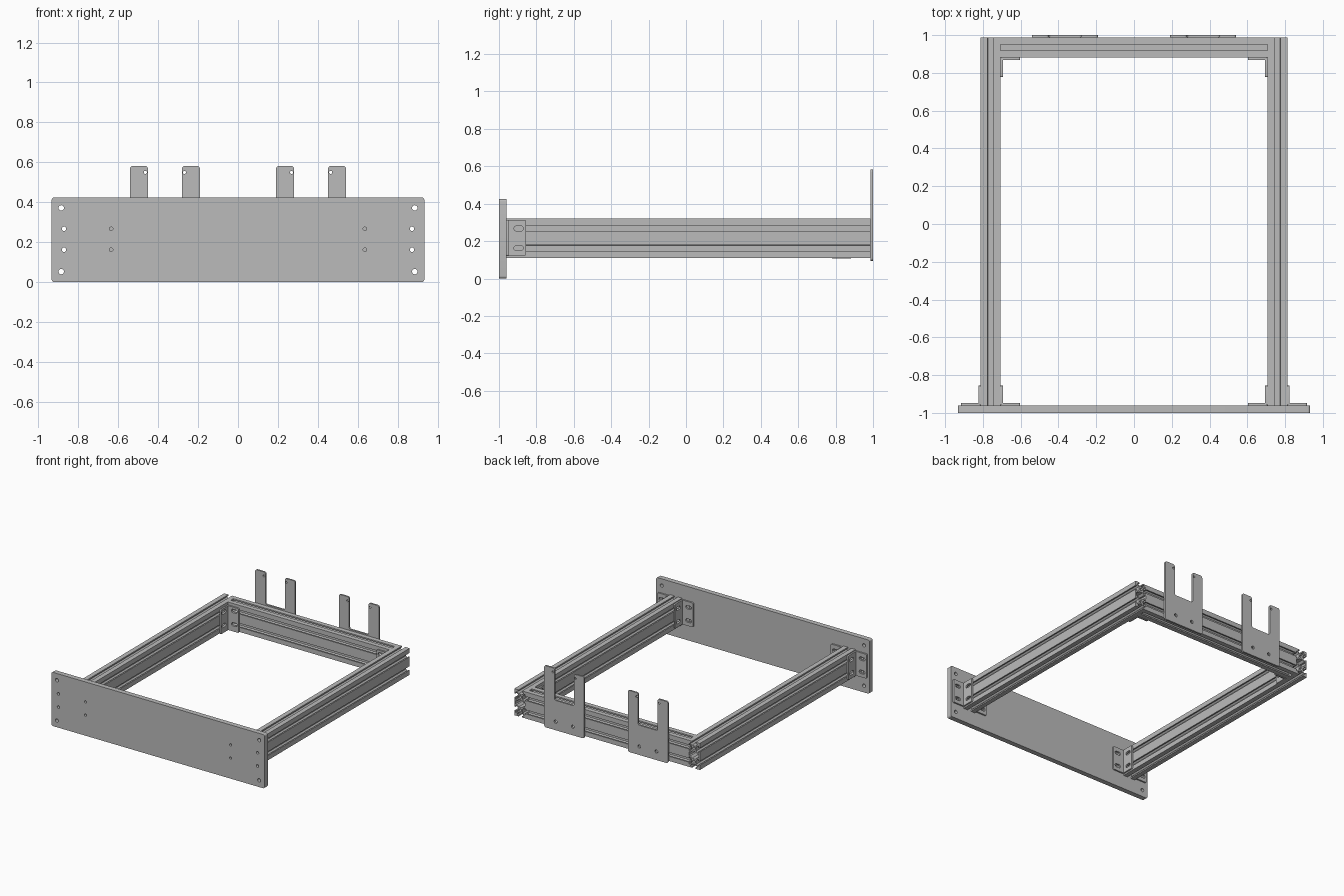
import bpy
import bmesh
from math import sin, cos, pi, radians
from mathutils import Matrix, Vector

cube = bpy.data.objects.get("Cube")
if cube:
    bpy.data.objects.remove(cube)

grey = bpy.data.materials.new("aluminium_grey")
grey.use_nodes = True
COLOUR = (0.5, 0.5, 0.5, 1)
grey.diffuse_color = COLOUR
grey.node_tree.nodes["Principled BSDF"].inputs["Base Color"].default_value = COLOUR


def rounded(points, r, steps=5):
    """Outline with every right-angle corner filleted."""
    pts = [Vector(p) for p in points]
    out = []
    for i, p in enumerate(pts):
        a = (pts[i - 1] - p).normalized()
        b = (pts[(i + 1) % len(pts)] - p).normalized()
        centre = p + r * (a + b)
        for k in range(steps + 1):
            t = k / steps * pi / 2
            out.append(centre - r * (b * cos(t) + a * sin(t)))
    return out


def rect(u0, u1, v0, v1, r):
    u0, u1 = sorted((u0, u1))
    return rounded([(u0, v0), (u1, v0), (u1, v1), (u0, v1)], r)


def slot(u, v, length, height):
    return rect(u - length / 2, u + length / 2, v - height / 2, v + height / 2, height * 0.49)


def circle(u, v, r, n=20):
    return [Vector((u + r * cos(2 * pi * k / n), v + r * sin(2 * pi * k / n))) for k in range(n)]


def solid(name, loops, normal, lo, hi):
    """Extrude an outline with holes along x (drawn in y, z) or along y (drawn in x, z)."""
    lo, hi = sorted((lo, hi))
    curve = bpy.data.curves.new(name, "CURVE")
    curve.dimensions = "2D"
    curve.fill_mode = "BOTH"
    curve.extrude = (hi - lo) / 2
    for loop in loops:
        spline = curve.splines.new("POLY")
        spline.points.add(len(loop) - 1)
        for point, p in zip(spline.points, loop):
            point.co = (p[0], p[1], 0, 1)
        spline.use_cyclic_u = True
    helper = bpy.data.objects.new(name + "_outline", curve)
    bpy.context.collection.objects.link(helper)
    graph = bpy.context.evaluated_depsgraph_get()
    mesh = bpy.data.meshes.new_from_object(helper.evaluated_get(graph))
    bpy.data.objects.remove(helper)

    mid = (lo + hi) / 2
    if normal == "x":
        axes = Matrix(((0, 0, 1, mid), (1, 0, 0, 0), (0, 1, 0, 0), (0, 0, 0, 1)))
    else:
        axes = Matrix(((1, 0, 0, 0), (0, 0, -1, mid), (0, 1, 0, 0), (0, 0, 0, 1)))
    bm = bmesh.new()
    bm.from_mesh(mesh)
    bmesh.ops.remove_doubles(bm, verts=bm.verts, dist=1e-5)
    bm.transform(axes)
    bmesh.ops.recalc_face_normals(bm, faces=bm.faces)
    bm.to_mesh(mesh)
    bm.free()
    mesh.shade_smooth()
    mesh.set_sharp_from_angle(angle=radians(30))
    mesh.materials.clear()
    mesh.materials.append(grey)
    obj = bpy.data.objects.new(name, mesh)
    bpy.context.collection.objects.link(obj)
    return obj


# Slotted rail section, drawn in millimetres: 20 wide, 40 high
MM = 0.00525
HALF_SLOT = [(-3, 0), (-3, 2), (-5.5, 2), (-5.5, 3.4), (-2.9, 6)]
T_SLOT = HALF_SLOT + [(-a, d) for a, d in reversed(HALF_SLOT)]


def rail_section(cu, cv):
    outline = [(-10, -20)] + [(a, d - 20) for a, d in T_SLOT]
    outline += [(10, -20)] + [(10 - d, a + c) for c in (-10, 10) for a, d in T_SLOT]
    outline += [(10, 20)] + [(-a, 20 - d) for a, d in T_SLOT]
    outline += [(-10, 20)] + [(d - 10, c - a) for c in (10, -10) for a, d in T_SLOT]
    quarter = [(8.2, 2.7), (5.6, 2.7), (2.7, 5.5)]
    cavity = quarter + [(-u, v) for u, v in reversed(quarter)]
    cavity += [(-u, -v) for u, v in cavity]
    loops = [outline, cavity, circle(0, 10, 2.1), circle(0, -10, 2.1)]
    return [[(cu + u * MM, cv + v * MM) for u, v in loop] for loop in loops]


RAIL_X, RAIL_Z, REAR_Y, HALF = 0.759, 0.215, 0.934, 10 * MM
FRONT_Y, BACK_Y = -0.96, REAR_Y + HALF
HOLE_Z = (RAIL_Z - HALF, RAIL_Z + HALF)

# Front panel with mounting holes
panel = [rect(-0.933, 0.933, 0, 0.425, 0.014)]
for s in (-1, 1):
    panel += [circle(s * 0.885, z, 0.0135) for z in (0.053, 0.372)]
    for z in HOLE_Z:
        panel += [circle(s * 0.871, z, 0.011), circle(s * 0.635, z, 0.009)]
solid("front_panel", panel, "y", -1, FRONT_Y)

# Rails
solid("rear_rail", rail_section(REAR_Y, RAIL_Z), "x", HALF - RAIL_X, RAIL_X - HALF)
for s, side in ((1, "left"), (-1, "right")):
    solid(side + "_rail", rail_section(s * RAIL_X, RAIL_Z), "y", FRONT_Y, BACK_Y)


def corner_bracket(name, x, y, dx, dy, z0):
    """Two slotted legs meeting at (x, y), reaching along dx and dy."""
    reach, thick, high, mid = 0.104, 0.012, 0.192, 0.065
    legs = (("x_leg", "y", x, dx, y, dy), ("y_leg", "x", y, dy, x, dx))
    for leg, normal, start, along, base, out in legs:
        loops = [rect(start, start + along * reach, z0, z0 + high, 0.008)]
        loops += [slot(start + along * mid, z, 0.05, 0.027) for z in HOLE_Z]
        solid(f"{name}_{leg}", loops, normal, base, base + out * thick)


# Corner brackets: outside and inside at the front, inside at the rear
for s, side in ((1, "left"), (-1, "right")):
    outer, inner = s * (RAIL_X + HALF), s * (RAIL_X - HALF)
    corner_bracket(side + "_front_outer_bracket", outer, FRONT_Y, s, 1, 0.121)
    corner_bracket(side + "_front_inner_bracket", inner, FRONT_Y, -s, 1, 0.121)
    corner_bracket(side + "_rear_bracket", inner, REAR_Y - HALF, -s, -1, 0.106)

# Forked plates on the back of the rear rail
for s, side in ((1, "left"), (-1, "right")):
    c = s * 0.366
    fork = [(-0.175, 0.095), (0.175, 0.095), (0.175, 0.582), (0.085, 0.582),
            (0.085, 0.33), (-0.085, 0.33), (-0.085, 0.582), (-0.175, 0.582)]
    loops = [rounded([(c + u, v) for u, v in fork], 0.014)]
    for t in (-1, 1):
        loops += [circle(c + t * 0.098, 0.55, 0.008), circle(c + t * 0.075, HOLE_Z[0], 0.013)]
    solid(side + "_fork_plate", loops, "y", BACK_Y, 1)
